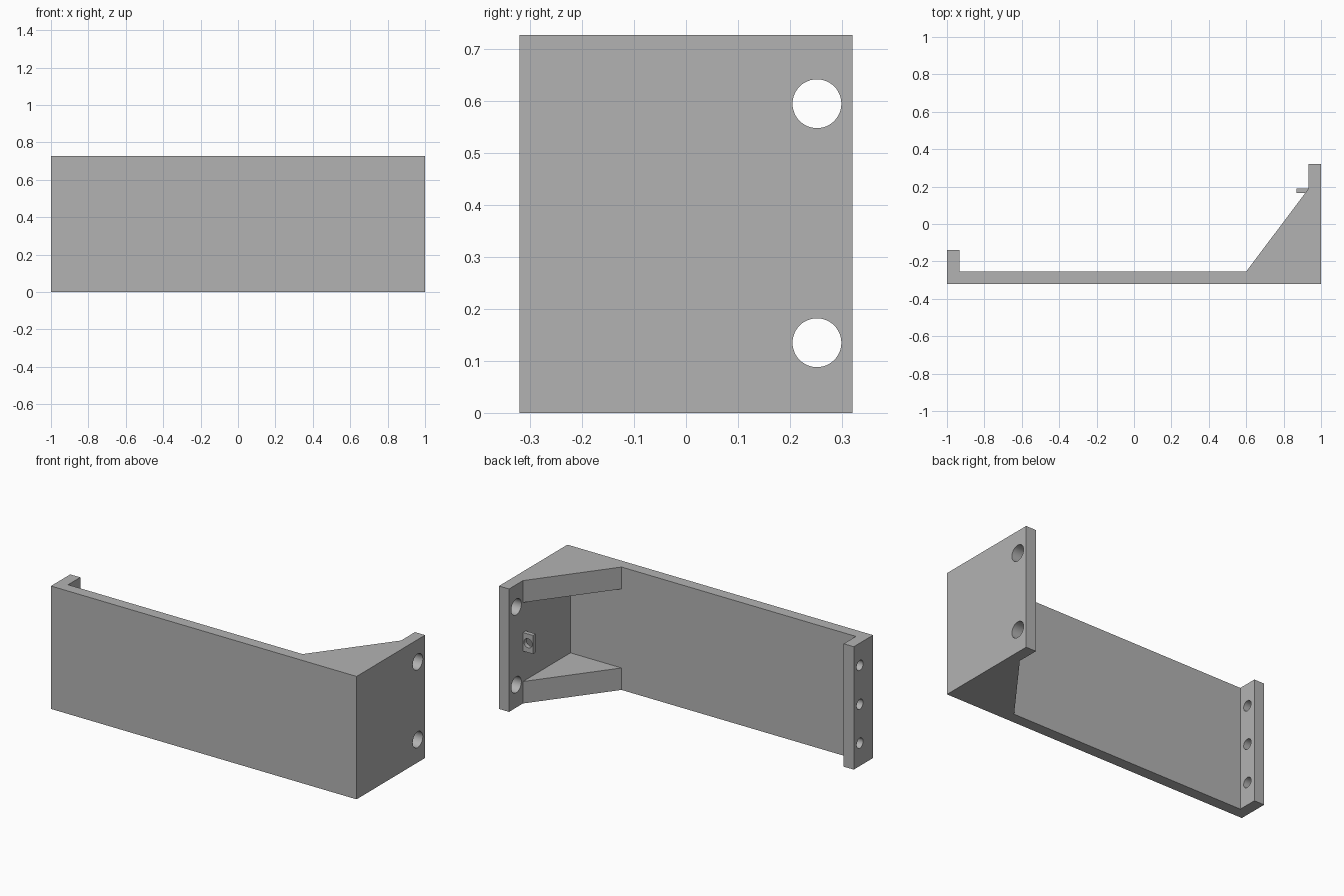
import bpy, bmesh, math
from mathutils import Matrix, Vector

if "Cube" in bpy.data.objects:
    bpy.data.objects.remove(bpy.data.objects["Cube"], do_unlink=True)

HEIGHT, WALL, RIB = 0.727, 0.066, 0.13
FRONT, BACK = -0.32, 0.32
INNER = FRONT + WALL          # rear face of the front panel
SIDE = 1 - WALL               # inner face of the side flange
RIB_END = 0.19

grey = bpy.data.materials.new("plain grey")
grey.use_nodes = True
grey.diffuse_color = (0.45, 0.45, 0.45, 1)
grey.node_tree.nodes["Principled BSDF"].inputs["Base Color"].default_value = grey.diffuse_color


def make_object(name, bm):
    bmesh.ops.recalc_face_normals(bm, faces=bm.faces)
    mesh = bpy.data.meshes.new(name)
    bm.to_mesh(mesh)
    bm.free()
    mesh.materials.append(grey)
    obj = bpy.data.objects.new(name, mesh)
    bpy.context.collection.objects.link(obj)
    return obj


def prism(name, outline, bottom, top):
    bm = bmesh.new()
    face = bm.faces.new([bm.verts.new((x, y, bottom)) for x, y in outline])
    result = bmesh.ops.extrude_face_region(bm, geom=[face])
    verts = [v for v in result["geom"] if isinstance(v, bmesh.types.BMVert)]
    bmesh.ops.translate(bm, verts=verts, vec=(0, 0, top - bottom))
    return make_object(name, bm)


def box(name, x0, x1, y0, y1, z0, z1):
    return prism(name, [(x0, y0), (x1, y0), (x1, y1), (x0, y1)], z0, z1)


def rod(name, centre, radius, axis):
    turn = Vector((0, 0, 1)).rotation_difference(Vector(axis)).to_matrix().to_4x4()
    bm = bmesh.new()
    bmesh.ops.create_cone(bm, cap_ends=True, segments=48, radius1=radius, radius2=radius,
                          depth=0.2, matrix=Matrix.Translation(centre) @ turn)
    return make_object(name, bm)


def cut(target, cutter):
    cutter.hide_render = True
    mod = target.modifiers.new("cut", 'BOOLEAN')
    mod.operation, mod.solver, mod.object = 'DIFFERENCE', 'EXACT', cutter
    bpy.context.view_layer.objects.active = target
    bpy.ops.object.modifier_apply(modifier=mod.name)
    bpy.data.objects.remove(cutter, do_unlink=True)


def soften(obj):
    bpy.ops.object.select_all(action='DESELECT')
    obj.select_set(True)
    bpy.context.view_layer.objects.active = obj
    bpy.ops.object.shade_smooth_by_angle(angle=math.radians(30))


# Bracket: front panel, short lip, side flange and gusset in one outline
outline = [(-1, FRONT), (1, FRONT), (1, BACK), (SIDE, BACK), (SIDE, RIB_END),
           (0.6, INNER), (-SIDE, INNER), (-SIDE, -0.14), (-1, -0.14)]
bracket = prism("bracket", outline, 0, HEIGHT)

# Hollow between the upper and lower gusset ribs
cut(bracket, box("pocket_cutter", 0.6, SIDE, INNER, RIB_END, RIB, HEIGHT - RIB))

# Large mounting holes in the side flange
for z in (0.135, 0.595):
    cut(bracket, rod("flange_hole_cutter", (0.967, 0.252, z), 0.047, (1, 0, 0)))

# Small screw holes in the lip
for z in (0.135, 0.365, 0.595):
    cut(bracket, rod("lip_hole_cutter", (-0.967, -0.197, z), 0.03, (1, 0, 0)))
soften(bracket)

# Small drilled tab on the inside of the flange
tab = box("drilled_tab", 0.868, SIDE, 0.165, RIB_END, 0.31, 0.42)
cut(tab, rod("tab_hole_cutter", (0.901, 0.178, 0.365), 0.027, (0, 1, 0)))
soften(tab)
